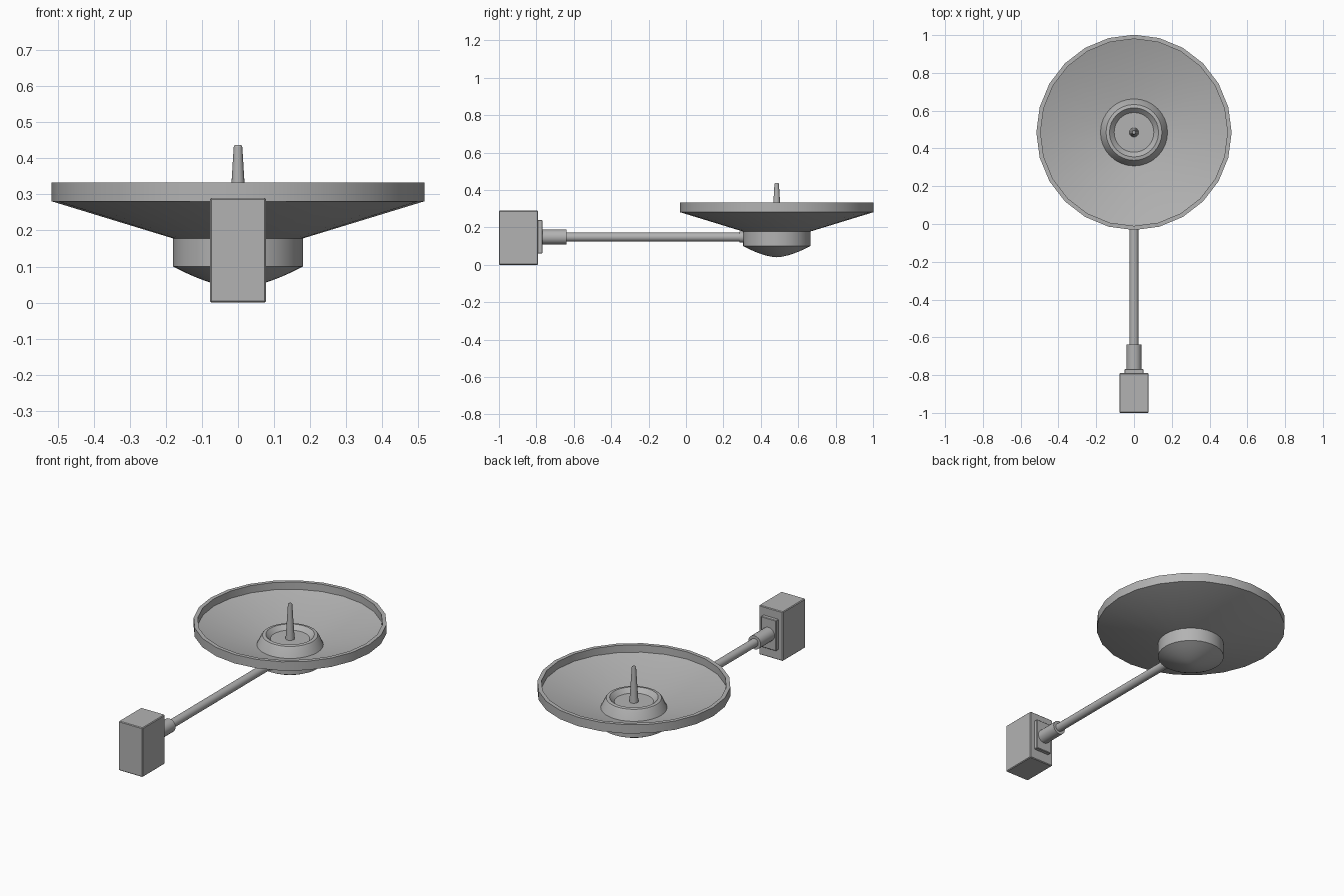
import bpy, bmesh, math
from mathutils import Matrix

if "Cube" in bpy.data.objects:
    bpy.data.objects.remove(bpy.data.objects["Cube"])

grey = bpy.data.materials.new("light grey metal")
grey.diffuse_color = (0.45, 0.45, 0.45, 1)
grey.use_nodes = True
grey.node_tree.nodes["Principled BSDF"].inputs["Base Color"].default_value = grey.diffuse_color

CY = 0.485    # dish centre along y
ARM_Z = 0.148  # arm height


def finish(name, bm, smooth=True):
    bmesh.ops.remove_doubles(bm, verts=bm.verts, dist=1e-5)
    bmesh.ops.recalc_face_normals(bm, faces=bm.faces)
    me = bpy.data.meshes.new(name)
    bm.to_mesh(me)
    bm.free()
    me.materials.append(grey)
    ob = bpy.data.objects.new(name, me)
    bpy.context.collection.objects.link(ob)
    if smooth:
        bpy.ops.object.select_all(action='DESELECT')
        ob.select_set(True)
        bpy.context.view_layer.objects.active = ob
        bpy.ops.object.shade_smooth_by_angle(angle=math.radians(25))
    return ob


def lathe(name, profile, sides, matrix):
    """Spin (radius, height) points around the local z axis."""
    bm = bmesh.new()
    vs = [bm.verts.new((r, 0, z)) for r, z in profile]
    es = [bm.edges.new(p) for p in zip(vs, vs[1:])]
    bmesh.ops.spin(bm, geom=vs + es, cent=(0, 0, 0), axis=(0, 0, 1),
                   angle=math.tau, steps=sides, use_merge=True)
    bmesh.ops.transform(bm, matrix=matrix, verts=bm.verts)
    return finish(name, bm)


def box(name, lo, hi, bevel):
    bm = bmesh.new()
    bmesh.ops.create_cube(bm, size=1)
    for v in bm.verts:
        v.co = [(a + b) / 2 + c * (b - a) for a, b, c in zip(lo, hi, v.co)]
    bmesh.ops.bevel(bm, geom=bm.edges[:], offset=bevel, segments=1, affect='EDGES')
    return finish(name, bm, smooth=False)


upright = Matrix.Translation((0, CY, 0))
along_y = Matrix.Translation((0, 0, ARM_Z)) @ Matrix.Rotation(-math.pi / 2, 4, 'X')

# Dish shell with its upright rim
lathe("dish", [(0, 0.178), (0.18, 0.178), (0.517, 0.281), (0.517, 0.333),
               (0.495, 0.333), (0.495, 0.29), (0.18, 0.195), (0, 0.195)], 24, upright)

# Rounded housing under the dish
cap = [(0.18 * i / 6, 0.04 + 0.06 * (i / 6) ** 1.6) for i in range(7)]
lathe("lower_housing", cap + [(0.18, 0.18), (0, 0.18)], 32, upright)

# Raised ring with a sunken floor
lathe("centre_ring", [(0.18, 0.19), (0.155, 0.243), (0.148, 0.252), (0.13, 0.255),
                      (0.105, 0.23), (0, 0.23)], 32, upright)

# Tapered spike
lathe("spike", [(0, 0.225), (0.025, 0.225), (0.018, 0.333), (0.012, 0.432),
                (0.009, 0.437), (0, 0.437)], 16, upright)

# Arm, end collar and wall sleeve
for name, r, a, b in (("arm", 0.024, -0.66, 0.34),
                      ("arm_collar", 0.03, 0.285, 0.32),
                      ("arm_sleeve", 0.04, -0.775, -0.638)):
    lathe(name, [(0, a), (r, a), (r, b), (0, b)], 20, along_y)

# Mounting block and plate
box("mount_block", (-0.078, -1.0, 0.0), (0.078, -0.79, 0.29), 0.004)
box("mount_plate", (-0.05, -0.795, 0.06), (0.05, -0.768, 0.24), 0.003)
